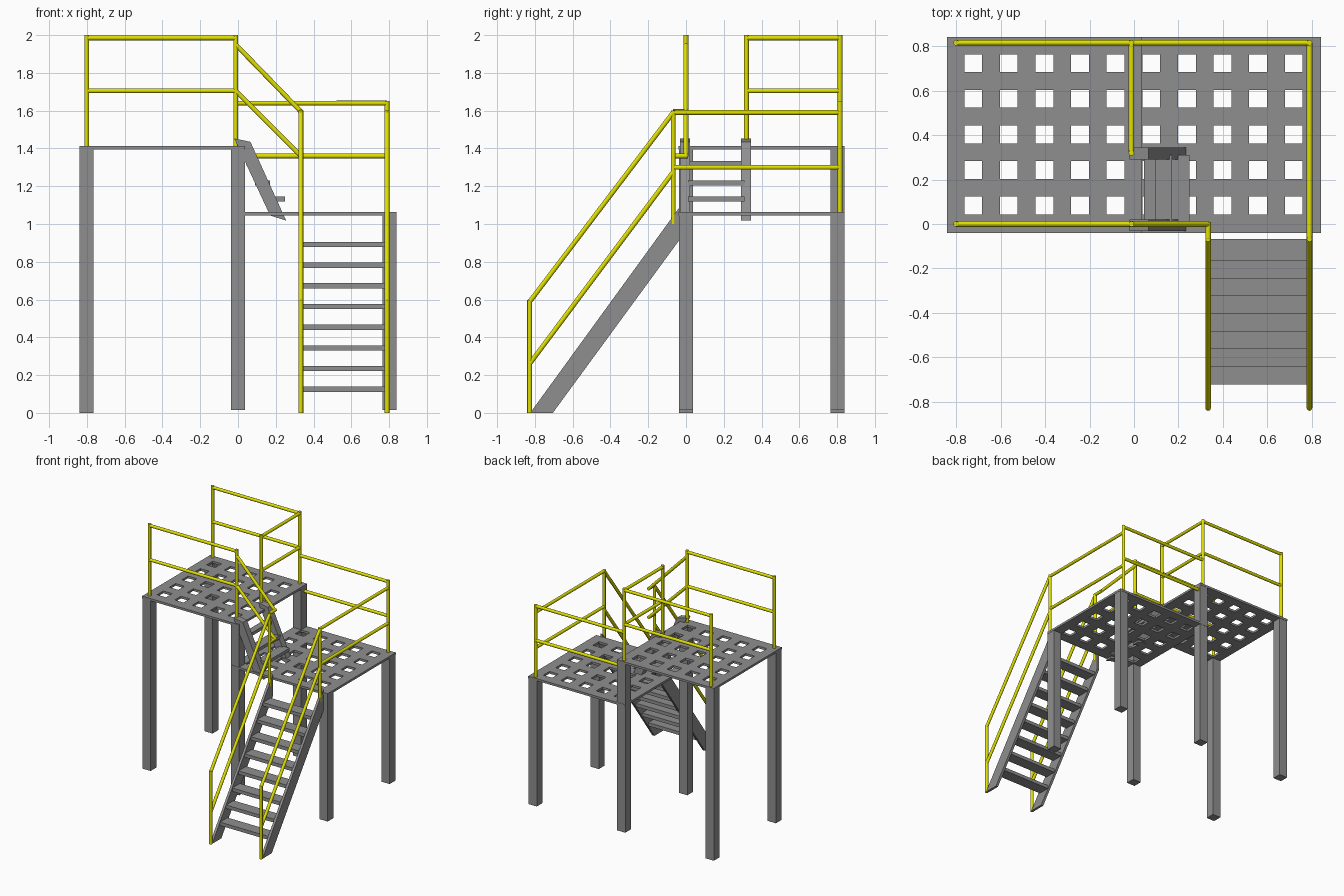
import bpy, bmesh, math
from mathutils import Vector

if "Cube" in bpy.data.objects:
    bpy.data.objects.remove(bpy.data.objects["Cube"])

yellow = bpy.data.materials.new("yellow_paint")
yellow.diffuse_color = (0.75, 0.75, 0.0, 1)
yellow.use_nodes = True
yellow.node_tree.nodes["Principled BSDF"].inputs["Base Color"].default_value = yellow.diffuse_color
steel = bpy.data.materials.new("dark_steel")
steel.diffuse_color = (0.275, 0.275, 0.275, 1)
steel.use_nodes = True
steel.node_tree.nodes["Principled BSDF"].inputs["Base Color"].default_value = steel.diffuse_color


def finish(name, bm, mat=steel):
    bmesh.ops.recalc_face_normals(bm, faces=bm.faces)
    me = bpy.data.meshes.new(name)
    bm.to_mesh(me)
    bm.free()
    me.materials.append(mat)
    ob = bpy.data.objects.new(name, me)
    bpy.context.collection.objects.link(ob)
    return ob


def box(name, x0, x1, y0, y1, z0, z1):
    bm = bmesh.new()
    bmesh.ops.create_cube(bm, size=1)
    for v in bm.verts:
        v.co = (x1 if v.co.x > 0 else x0, y1 if v.co.y > 0 else y0, z1 if v.co.z > 0 else z0)
    return finish(name, bm)


def extrude(bm, faces, offset):
    ext = bmesh.ops.extrude_face_region(bm, geom=faces, use_keep_orig=True)
    for v in ext["geom"]:
        if isinstance(v, bmesh.types.BMVert):
            v.co += Vector(offset)


def prism(name, pts, offset):
    bm = bmesh.new()
    extrude(bm, [bm.faces.new([bm.verts.new(p) for p in pts])], offset)
    return finish(name, bm)


def tube(name, a, b, r=0.0125):
    a, b = Vector(a), Vector(b)
    d = b - a
    bm = bmesh.new()
    bmesh.ops.create_cone(bm, cap_ends=True, segments=12, radius1=r, radius2=r, depth=d.length)
    bm.transform(d.to_track_quat('Z', 'Y').to_matrix().to_4x4())
    bmesh.ops.translate(bm, verts=bm.verts, vec=(a + b) / 2)
    ob = finish(name, bm, yellow)
    ob.data.polygons.foreach_set("use_smooth", [True] * len(ob.data.polygons))
    ob.data.set_sharp_from_angle(angle=math.radians(40))
    return ob


def cuts(lo, hi, first):
    out = [lo]
    for i in range(5):
        c = first + 0.16 * i
        out += [c - 0.04, c + 0.04]
    return out + [hi]


# perforated decks: grid of faces with the hole cells left out
def deck(name, x0, x1, first, top):
    xs, ys = cuts(x0, x1, first), cuts(-0.04, 0.84, 0.083)
    bm = bmesh.new()
    vs = [[bm.verts.new((x, y, top)) for y in ys] for x in xs]
    faces = []
    for i in range(11):
        for j in range(11):
            if not (i % 2 and j % 2):
                faces.append(bm.faces.new((vs[i][j], vs[i + 1][j], vs[i + 1][j + 1], vs[i][j + 1])))
    extrude(bm, faces, (0, 0, -0.018))
    return finish(name, bm)


deck("upper_deck", -0.84, 0.037, -0.723, 1.412)
deck("lower_deck", -0.037, 0.84, 0.078, 1.063)

# legs
for x, z0, z1 in ((-0.802, 0, 1.411), (0.0, 0.015, 1.411), (0.801, 0.015, 1.062)):
    for y in (-0.001, 0.801):
        box("leg", x - 0.037, x + 0.037, y - 0.037, y + 0.037, z0, z1)

# main stair
LX, RX = 0.333, 0.789
for x in (LX, RX):
    prism("stair_stringer", [(x - 0.01, -0.825, 0), (x - 0.01, -0.705, 0),
                             (x - 0.01, -0.035, 0.915), (x - 0.01, -0.035, 1.088)], (0.02, 0, 0))
for i in range(8):
    y, z = -0.722 + 0.0795 * i, 0.125 + 0.1095 * i
    box("stair_tread", LX + 0.005, RX - 0.005, y, y + 0.097, z - 0.014, z + 0.014)

# short stair between decks
for y in (-0.032, 0.29):
    prism("short_stair_stringer", [(-0.02, y, 1.453), (0.066, y, 1.435),
                                   (0.255, y, 1.018), (0.17, y, 1.045)], (0, 0.053, 0))
for x0, x1, z in ((0.045, 0.1, 1.32), (0.09, 0.17, 1.217), (0.17, 0.25, 1.132)):
    box("short_stair_tread", x0, x1, 0.01, 0.31, z - 0.013, z + 0.013)

# upper deck railing
MX, FY, BY = -0.012, 0.0, 0.815
for x, y in ((-0.8, FY), (-0.8, BY), (MX, FY), (MX, BY), (MX, 0.32)):
    tube("upper_post", (x, y, 1.40), (x, y, 2.0))
for z in (1.985, 1.705):
    for y in (FY, BY):
        tube("upper_rail", (-0.8, y, z), (MX, y, z))
    tube("upper_side_rail", (MX, 0.32, z), (MX, BY, z))

# lower deck railing
SY = -0.068
tube("lower_corner_post", (RX, BY, 1.05), (RX, BY, 1.652))
for z in (1.64, 1.36):
    tube("lower_back_rail", (MX, BY, z), (RX, BY, z))
for z in (1.59, 1.30):
    tube("lower_side_rail", (RX, SY, z), (RX, BY, z))

# sloped rail beside the short stair, returning to the main stair
for z0, z1 in ((1.95, 1.595), (1.705, 1.36)):
    tube("short_stair_rail", (MX, FY, z0), (LX, FY, z1))
    tube("return_rail", (LX, FY + 0.01, z1), (LX, SY, z1))

# main stair railing
for x in (LX, RX):
    tube("stair_top_post", (x, SY, 1.0), (x, SY, 1.6))
    tube("stair_bottom_post", (x, -0.828, 0), (x, -0.828, 0.598))
    for z0, z1 in ((0.588, 1.59), (0.26, 1.275)):
        tube("stair_handrail", (x, -0.828, z0), (x, SY, z1))
